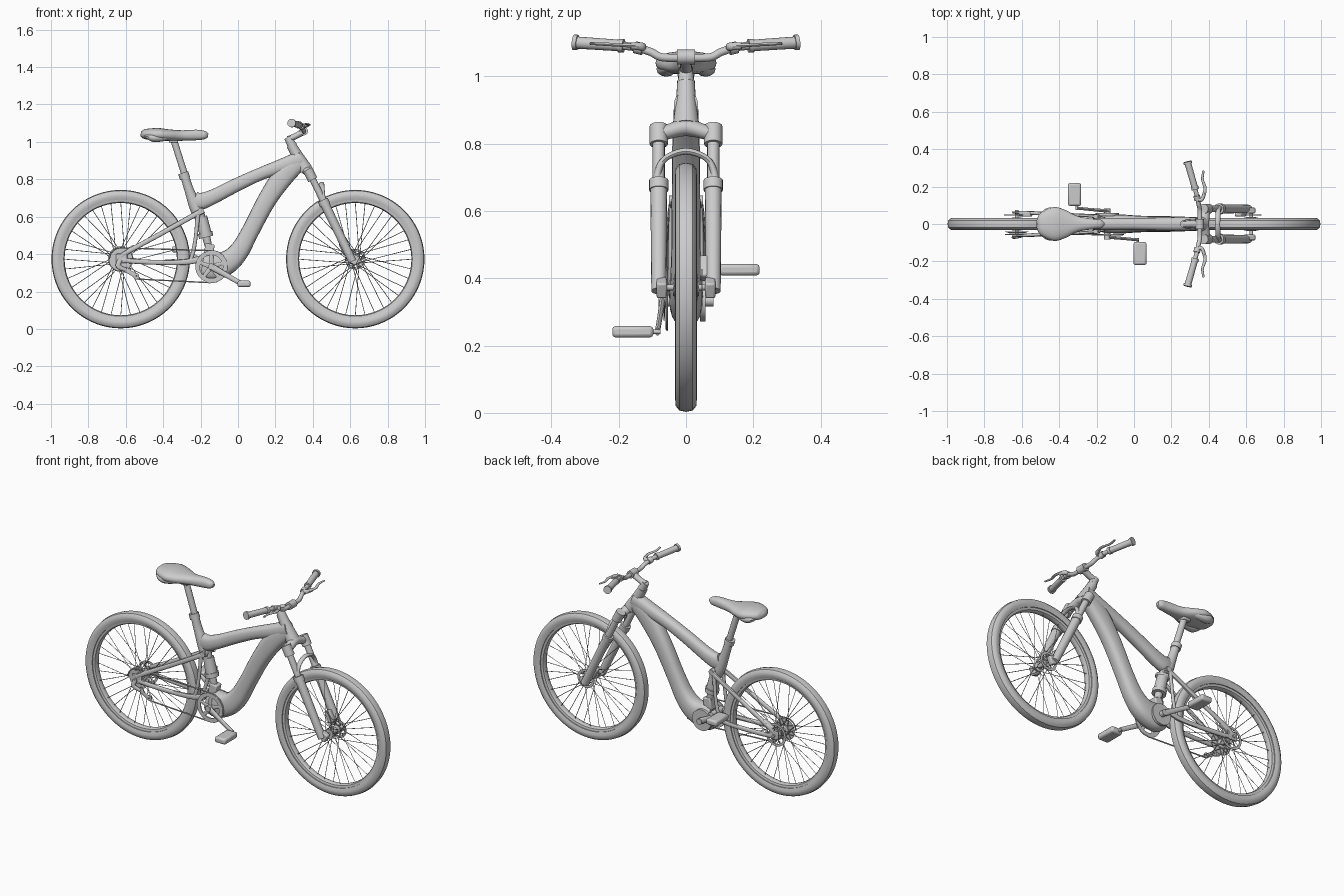
import bpy, math
from mathutils import Vector, Matrix

REAR, FRONT, BB = Vector((-.627, 0, .373)), Vector((.627, 0, .373)), Vector((-.143, 0, .333))


def add(name, verts, faces):
    me = bpy.data.meshes.new(name)
    me.from_pydata([tuple(v) for v in verts], [], faces)
    me.update()
    ob = bpy.data.objects.new(name, me)
    bpy.context.collection.objects.link(ob)
    return ob


def sweep(pts, sides=12, n=5, power=1.0, ref=(0, 1, 0)):
    """Elliptical sweep; points are (x, y, z, half side, half height)."""
    P = [Vector(p) for p in pts]
    rows = []
    if n == 1 or len(P) == 2:
        rows = P
    else:
        for i in range(len(P) - 1):
            a, b, c, d = P[max(i - 1, 0)], P[i], P[i + 1], P[min(i + 2, len(P) - 1)]
            for k in range(n):
                t = k / n
                rows.append(.5 * (2 * b + (c - a) * t + (2 * a - 5 * b + 4 * c - d) * t * t
                                  + (3 * b - a - 3 * c + d) * t ** 3))
        rows.append(P[-1])
    ref, verts, faces = Vector(ref), [], []
    f = lambda v: math.copysign(abs(v) ** power, v)
    for i, r in enumerate(rows):
        t = (rows[min(i + 1, len(rows) - 1)].to_3d() - rows[max(i - 1, 0)].to_3d()).normalized()
        s = (ref - t * ref.dot(t)).normalized()
        u = t.cross(s)
        for k in range(sides):
            a = 2 * math.pi * k / sides
            verts.append(r.to_3d() + s * f(math.cos(a)) * r[3] + u * f(math.sin(a)) * r[4])
    for i in range(len(rows) - 1):
        for k in range(sides):
            a, b = i * sides + k, i * sides + (k + 1) % sides
            faces.append((a, b, b + sides, a + sides))
    faces += [tuple(range(sides))[::-1], tuple(range(len(verts) - sides, len(verts)))]
    return verts, faces


def tube(name, pts, **kw):
    return add(name, *sweep(pts, **kw))


def rod(name, a, b, r, r2=None, sides=12):
    a, b = Vector(a), Vector(b)
    ref = (1, 0, 0) if abs((b - a).normalized().y) > .8 else (0, 1, 0)
    r2 = r2 or r
    return tube(name, [(*a, r, r), (*b, r2, r2)], sides=sides, ref=ref)


def lathe(name, c, prof, seg=32):
    """Closed (y, radius) profile spun round an axle along y."""
    m, verts, faces = len(prof), [], []
    for i in range(seg):
        a = 2 * math.pi * i / seg
        verts += [c + Vector((r * math.cos(a), y, r * math.sin(a))) for y, r in prof]
        for k in range(m):
            j, l = (i + 1) % seg, (k + 1) % m
            faces.append((i * m + k, i * m + l, j * m + l, j * m + k))
    return add(name, verts, faces)


def ring(name, c, y, r0, r1, w, seg=32):
    return lathe(name, c, [(y - w, r0), (y + w, r0), (y + w, r1), (y - w, r1)], seg)


def box(name, c, size, rot=0, bevel=.006):
    x, y, z = (s / 2 for s in size)
    v = [Vector((i * x, j * y, k * z)) for i in (-1, 1) for j in (-1, 1) for k in (-1, 1)]
    m = Matrix.Rotation(rot, 3, 'Y')
    ob = add(name, [m @ p + Vector(c) for p in v],
             [(0, 1, 3, 2), (4, 6, 7, 5), (0, 4, 5, 1), (2, 3, 7, 6), (0, 2, 6, 4), (1, 5, 7, 3)])
    mod = ob.modifiers.new("bevel", 'BEVEL')
    mod.width, mod.segments = bevel, 2
    return ob


# wheels: tyre, rim, hub and crossed spokes
half_tyre = [(.026, .318), (.032, .335), (.031, .352), (.02, .366)]
tyre = half_tyre + [(0, .37)] + [(-y, r) for y, r in half_tyre[::-1]]
for side, c, w in (("rear", REAR, .032), ("front", FRONT, .034)):
    lathe(side + "_tyre", c, tyre, 72)
    lathe(side + "_rim", c, [(-.022, .325), (-.018, .305), (-.008, .3), (.008, .3), (.018, .305), (.022, .325)], 72)
    lathe(side + "_hub", c, [(-w - .004, .005), (-w - .004, .026), (-w + .003, .026), (-w + .008, .014),
                             (w - .008, .014), (w - .003, .026), (w + .004, .026), (w + .004, .005)], 24)
    rod(side + "_axle", c - Vector((0, .075, 0)), c + Vector((0, .075, 0)), .009)
    V, F = [], []
    for i in range(36):
        a = 2 * math.pi * i / 36
        b = a + (1.1 if i // 2 % 2 else -1.1)
        s = 1 if i % 2 else -1
        p = c + Vector((.024 * math.cos(b), s * w, .024 * math.sin(b)))
        q = c + Vector((.305 * math.cos(a), s * .004, .305 * math.sin(a)))
        v, f = sweep([(*p, .0018, .0018), (*q, .0018, .0018)], sides=4)
        F += [tuple(k + len(V) for k in t) for t in f]
        V += v
    add(side + "_spokes", V, F)
    # brake disc with spider
    R = .068 if side == "rear" else .055
    ring(side + "_brake_disc", c, .048, R - .014, R, .0015)
    for i in range(6):
        a = i * math.pi / 3
        d = Vector((math.cos(a), 0, math.sin(a)))
        o = c + Vector((0, .048, 0))
        tube(side + "_disc_arm", [(*(o + d * .01), .0015, .004), (*(o + d * (R - .01)), .0015, .004)], sides=6)

# main frame
tube("down_tube", [(.345, 0, .9, .034, .04), (.25, 0, .825, .04, .056), (.155, 0, .69, .042, .05),
                   (.065, 0, .52, .043, .047), (.005, 0, .415, .046, .053), (-.06, 0, .355, .05, .064),
                   (-.14, 0, .337, .048, .078), (-.19, 0, .345, .04, .06)], sides=20, power=.75)
tube("top_tube", [(.34, 0, .91, .036, .045), (.24, 0, .872, .037, .04), (.128, 0, .832, .034, .034),
                  (0, 0, .774, .032, .036), (-.13, 0, .708, .033, .039), (-.2, 0, .682, .032, .045),
                  (-.235, 0, .69, .027, .045)], sides=20, power=.8)
tube("seat_tube", [(-.287, 0, .825, .023, .023), (-.262, 0, .745, .025, .025),
                   (-.225, 0, .65, .03, .034), (-.2, 0, .59, .028, .028)], sides=16)
tube("head_tube", [(.284, 0, .985, .026, .026), (.315, 0, .93, .03, .03), (.362, 0, .85, .04, .038)], sides=20)
ring("motor_cover", BB, .05, .01, .062, .008)

# rear shock and its mount
rod("shock_body", (-.195, 0, .6), (-.172, 0, .5), .03, .034, 16)
rod("shock_shaft", (-.172, 0, .5), (-.148, 0, .4), .022, .018, 16)
rod("shock_collar", (-.176, 0, .515), (-.17, 0, .49), .039, sides=16)
rod("shock_pivot", (-.2, -.05, .63), (-.2, .05, .63), .016)
rod("lower_pivot", (-.2, -.05, .375), (-.2, .05, .375), .018)
box("shock_mount", (-.155, 0, .42), (.05, .05, .07), .2)

# rear triangle and crankset halves
for s in (1, -1):
    tube("seat_stay", [(-.185, s * .036, .635, .009, .016), (-.25, s * .045, .6, .009, .014),
                       (-.42, s * .052, .505, .009, .013), (-.58, s * .06, .418, .009, .013),
                       (-.63, s * .06, .385, .007, .012)], power=.8)
    tube("chain_stay", [(-.63, s * .06, .372, .007, .013), (-.56, s * .06, .362, .009, .013),
                        (-.4, s * .053, .355, .009, .013), (-.28, s * .046, .358, .009, .015),
                        (-.2, s * .044, .375, .009, .018)], power=.8)
    tube("stay_link", [(-.255, s * .045, .362, .008, .01), (-.238, s * .045, .42, .008, .011),
                       (-.225, s * .045, .5, .008, .01), (-.215, s * .042, .61, .008, .012)])
    box("dropout", (-.622, s * .062, .377), (.06, .01, .05), 0, .004)
    end = BB + Vector((.163, 0, -.092)) * -s
    tube("crank_arm", [(BB.x, s * .07, BB.z, .009, .018), (*((BB + end) / 2 + Vector((0, s * .077, 0))), .008, .014),
                       (end.x, s * .085, end.z, .008, .013)])
    rod("pedal_axle", (end.x, s * .075, end.z), (end.x, s * .13, end.z), .007)
    box("pedal", (end.x + .012 * -s, s * .158, end.z), (.07, .122, .034), 0, .01)
rod("crank_axle", BB - Vector((0, .082, 0)), BB + Vector((0, .082, 0)), .017)

# chainring, cassette, chain and derailleur on the right side
ring("chainring", BB, -.058, .062, .085, .003, 40)
for i in range(5):
    a = i * 2 * math.pi / 5 + .3
    d = Vector((math.cos(a), 0, math.sin(a)))
    o = BB + Vector((0, -.058, 0))
    tube("chainring_arm", [(*o, .003, .014), (*(o + d * .068), .003, .009)], sides=8)
for i in range(5):
    ring("cassette_cog", REAR, -.038 - .005 * i, .012, .064 - .008 * i, .0013)
pulleys = [Vector((-.598, -.058, .315)), Vector((-.545, -.058, .283))]
for p in pulleys:
    ring("derailleur_pulley", p, 0, .004, .016, .003, 16)
tube("derailleur_cage", [(*(p + Vector((0, -.007, 0))), .002, .012) for p in pulleys])
tube("derailleur_arm", [(-.63, -.07, .37, .006, .012), (-.64, -.072, .335, .008, .014), (-.598, -.066, .315, .006, .01)])
arc = lambda c, r, a0, a1: [(c.x + r * math.cos(math.radians(a0 + (a1 - a0) * k / 8)),
                             c.z + r * math.sin(math.radians(a0 + (a1 - a0) * k / 8))) for k in range(9)]
path = arc(REAR, .06, 180, 90) + arc(BB, .086, 90, -95) + [(-.545, .267), (-.562, .287), (-.584, .312), (-.6, .331)]
tube("chain", [(x, -.056, z, .003, .004) for x, z in path], sides=6, n=1)

# saddle, rails and post
tube("saddle", [(-.52, 0, 1.045, .02, .01), (-.5, 0, 1.042, .058, .026), (-.43, 0, 1.04, .09, .034),
                (-.37, 0, 1.036, .076, .031), (-.3, 0, 1.034, .042, .028), (-.22, 0, 1.037, .028, .028),
                (-.178, 0, 1.036, .023, .022), (-.16, 0, 1.034, .01, .01)], sides=24, power=.85)
rod("seat_post", (-.345, 0, 1.015), (-.28, 0, .81), .018, sides=16)
rod("seat_post_collar", (-.293, 0, .835), (-.283, 0, .805), .028, sides=16)
box("saddle_clamp", (-.345, 0, 1.008), (.05, .05, .025))
for s in (1, -1):
    tube("saddle_lobe", [(-.49, s * .04, 1.03, .022, .01), (-.45, s * .058, 1.022, .03, .023),
                         (-.39, s * .052, 1.022, .022, .016), (-.35, s * .04, 1.03, .012, .008)])

# suspension fork
for s in (1, -1):
    y = s * .081
    rod("fork_stanchion", (.385, y, .83), (.47, y, .655), .018, sides=16)
    rod("fork_cap", (.372, y, .852), (.4, y, .798), .027, sides=16)
    rod("fork_lower", (.458, y, .68), (.612, y, .362), .025, .022, 16)
    rod("fork_seal", (.453, y, .69), (.466, y, .662), .029, sides=16)
    box("fork_dropout", (.618, s * .072, .372), (.05, .03, .05), .45)
tube("fork_crown", [(.385, -.085, .825, .022, .022), (.38, -.05, .836, .025, .022), (.37, 0, .848, .032, .026),
                    (.38, .05, .836, .025, .022), (.385, .085, .825, .022, .022)], ref=(1, 0, 0))
tube("fork_arch", [(.47, -.083, .66, .012, .014), (.455, -.084, .71, .012, .011), (.45, -.062, .755, .013, .009),
                   (.447, 0, .777, .014, .01), (.45, .062, .755, .013, .009), (.455, .084, .71, .012, .011),
                   (.47, .083, .66, .012, .014)], ref=(1, 0, 0))
box("front_brake_caliper", (.57, .055, .43), (.04, .028, .07), -.45)
box("rear_brake_caliper", (-.58, .052, .42), (.07, .026, .032), -.5)

# stem and handlebar
rod("steerer", (.265, 0, 1.025), (.29, 0, .98), .02, .025, 16)
tube("stem", [(.268, 0, 1.014, .02, .017), (.31, 0, 1.032, .018, .016), (.352, 0, 1.056, .024, .018)])
rod("bar_clamp", (.352, -.026, 1.057), (.352, .026, 1.057), .022, sides=16)
bar = [(.352, 0, 1.055), (.352, .07, 1.056), (.346, .105, 1.072), (.336, .15, 1.086), (.325, .2, 1.091)]
full = [(x, -y, z) for x, y, z in bar[:0:-1]] + bar
tube("handlebar", [(*p, .012, .012) for p in full], ref=(1, 0, 0))
for s in (1, -1):
    rod("grip", (.325, s * .195, 1.091), (.287, s * .328, 1.1), .017, .018, 16)
    rod("grip_end", (.289, s * .322, 1.1), (.286, s * .334, 1.101), .023, sides=16)
    rod("grip_collar", (.328, s * .185, 1.09), (.324, s * .2, 1.091), .02, sides=16)
    rod("brake_clamp", (.34, s * .128, 1.08), (.335, s * .152, 1.086), .018)
    tube("brake_body", [(.335, s * .135, 1.085, .012, .012), (.362, s * .13, 1.088, .012, .01),
                        (.375, s * .165, 1.09, .01, .008)], ref=(0, 0, 1))
    tube("brake_lever", [(.37, s * .14, 1.09, .007, .009), (.38, s * .19, 1.092, .005, .009),
                         (.366, s * .24, 1.095, .005, .007), (.372, s * .285, 1.097, .004, .006)], ref=(0, 0, 1))

# consistent normals and smooth shading with kept edges
import bmesh
for ob in bpy.data.objects:
    bm = bmesh.new()
    bm.from_mesh(ob.data)
    bmesh.ops.recalc_face_normals(bm, faces=bm.faces)
    bm.to_mesh(ob.data)
    bm.free()
    ob.select_set(True)
    bpy.context.view_layer.objects.active = ob
bpy.ops.object.shade_smooth_by_angle(angle=math.radians(40))
